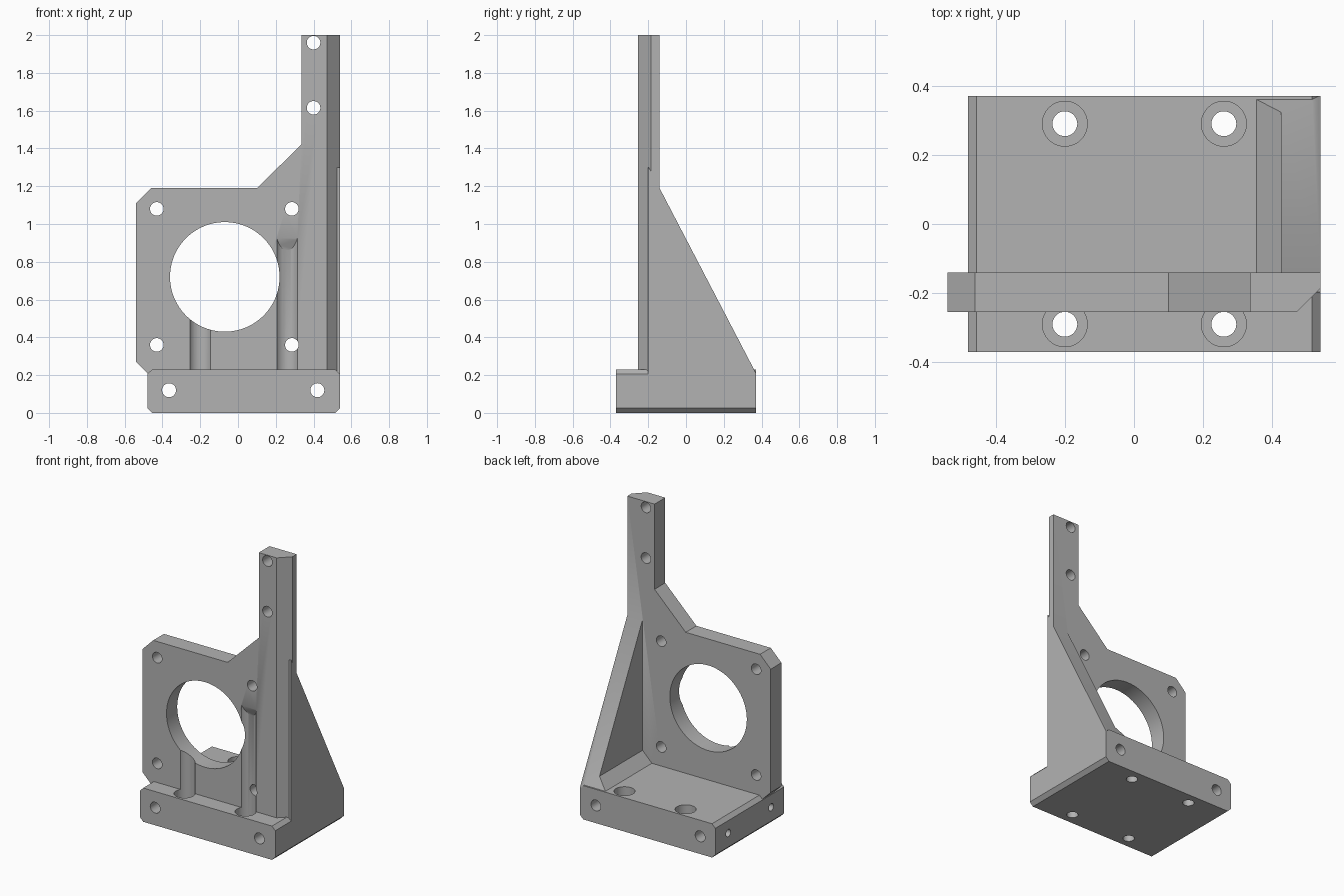
import bpy, bmesh, math
from mathutils import Matrix, Vector

if "Cube" in bpy.data.objects:
    bpy.data.objects.remove(bpy.data.objects["Cube"])

grey = bpy.data.materials.new("plain grey")
grey.use_nodes = True
GREY = (0.45, 0.45, 0.45, 1)
grey.diffuse_color = GREY
grey.node_tree.nodes["Principled BSDF"].inputs["Base Color"].default_value = GREY


def finish(bm, name, trim=None):
    """Trim by an optional plane (point, normal) and make an object."""
    if trim:
        cut = bmesh.ops.bisect_plane(bm, geom=bm.verts[:] + bm.edges[:] + bm.faces[:],
                                     plane_co=trim[0], plane_no=trim[1], clear_outer=True)
        rim = [e for e in cut["geom_cut"] if isinstance(e, bmesh.types.BMEdge)]
        bmesh.ops.holes_fill(bm, edges=rim, sides=0)
    bmesh.ops.recalc_face_normals(bm, faces=bm.faces[:])
    mesh = bpy.data.meshes.new(name)
    bm.to_mesh(mesh)
    bm.free()
    mesh.materials.append(grey)
    obj = bpy.data.objects.new(name, mesh)
    bpy.context.scene.collection.objects.link(obj)
    return obj


def extrude_profile(name, points, y0, y1, trim=None):
    """Extrude an x-z outline along y."""
    bm = bmesh.new()
    face = bm.faces.new([bm.verts.new((x, y0, z)) for x, z in points])
    ext = bmesh.ops.extrude_face_region(bm, geom=[face])
    moved = [v for v in ext["geom"] if isinstance(v, bmesh.types.BMVert)]
    bmesh.ops.translate(bm, verts=moved, vec=(0, y1 - y0, 0))
    return finish(bm, name, trim)


def rod(name, start, end, radius, segments=32, trim=None):
    """Cylinder between two points."""
    a, b = Vector(start), Vector(end)
    turn = (b - a).to_track_quat("Z", "Y").to_matrix().to_4x4()
    bm = bmesh.new()
    bmesh.ops.create_cone(bm, cap_ends=True, segments=segments, radius1=radius, radius2=radius,
                          depth=(b - a).length, matrix=Matrix.Translation((a + b) / 2) @ turn)
    return finish(bm, name, trim)


def combine(body, tool, operation):
    """Apply a boolean and discard the tool."""
    mod = body.modifiers.new(operation.lower(), "BOOLEAN")
    mod.operation, mod.object, mod.solver = operation, tool, "EXACT"
    bpy.context.view_layer.objects.active = body
    bpy.ops.object.modifier_apply(modifier=mod.name)
    bpy.data.objects.remove(tool)


# Base block with bevelled long edges
L, R, T, c = -0.48, 0.54, 0.23, 0.025
bracket = extrude_profile("mounting_bracket", [
    (L + c, 0), (R - c, 0), (R, c), (R, T - c), (R - c, T), (L + c, T), (L, T - c), (L, c)],
    -0.37, 0.37)

# Upright plate with tall arm; its front right edge is bevelled
plate = extrude_profile("upright_plate", [
    (-0.46, 0.19), (-0.54, 0.27), (-0.54, 1.11), (-0.46, 1.19), (0.10, 1.19),
    (0.335, 1.42), (0.335, 2), (R, 2), (R, 0.19)],
    -0.255, -0.14, trim=((0.47, -0.255, 0), (1, -1, 0)))
combine(bracket, plate, "UNION")

# Sloping side gusset with a bevelled foot
gusset = extrude_profile("side_gusset", [
    (0.355, 0.1), (0.355, T), (0.425, 0.30), (0.425, 1.3), (R, 1.3), (R, 0.1)],
    -0.2, 0.37, trim=((0, -0.14, 1.19), (0, 0.96, 0.5)))
combine(bracket, gusset, "UNION")

cutters = []
# Large bore and the plate bolt holes
cutters.append(rod("bore", (-0.07, -0.4, 0.72), (-0.07, 0, 0.72), 0.29, 96))
for x, z in [(-0.43, 0.36), (-0.43, 1.08), (0.285, 0.36), (0.285, 1.08), (0.40, 1.615), (0.40, 1.96)]:
    cutters.append(rod("plate_hole", (x, -0.4, z), (x, 0, z), 0.036))

# Holes running front to back through the base
for x in (-0.365, 0.42):
    cutters.append(rod("base_hole", (x, -0.5, 0.12), (x, 0.5, 0.12), 0.037))

# Vertical screw holes with counterbores; the front pair groove the plate
for x in (-0.20, 0.26):
    for y in (-0.29, 0.29):
        cutters.append(rod("screw_hole", (x, y, -0.1), (x, y, 0.2), 0.036))
    cutters.append(rod("counterbore", (x, 0.29, 0.12), (x, 0.29, 0.5), 0.065, 48))
    cutters.append(rod("groove", (x, -0.29, 0.12), (x, -0.29, 1.4), 0.065, 48,
                       trim=((0, -0.255, 0.925), (0, 2.17, 1))))

# Blind holes in the end of the base
for y in (-0.23, 0.23):
    cutters.append(rod("end_hole", (-0.6, y, 0.12), (-0.28, y, 0.12), 0.025))

for cutter in cutters:
    combine(bracket, cutter, "DIFFERENCE")

# Smooth hole walls, crisp edges
bpy.ops.object.select_all(action="DESELECT")
bracket.select_set(True)
bpy.context.view_layer.objects.active = bracket
bpy.ops.object.shade_smooth_by_angle(angle=math.radians(30))
